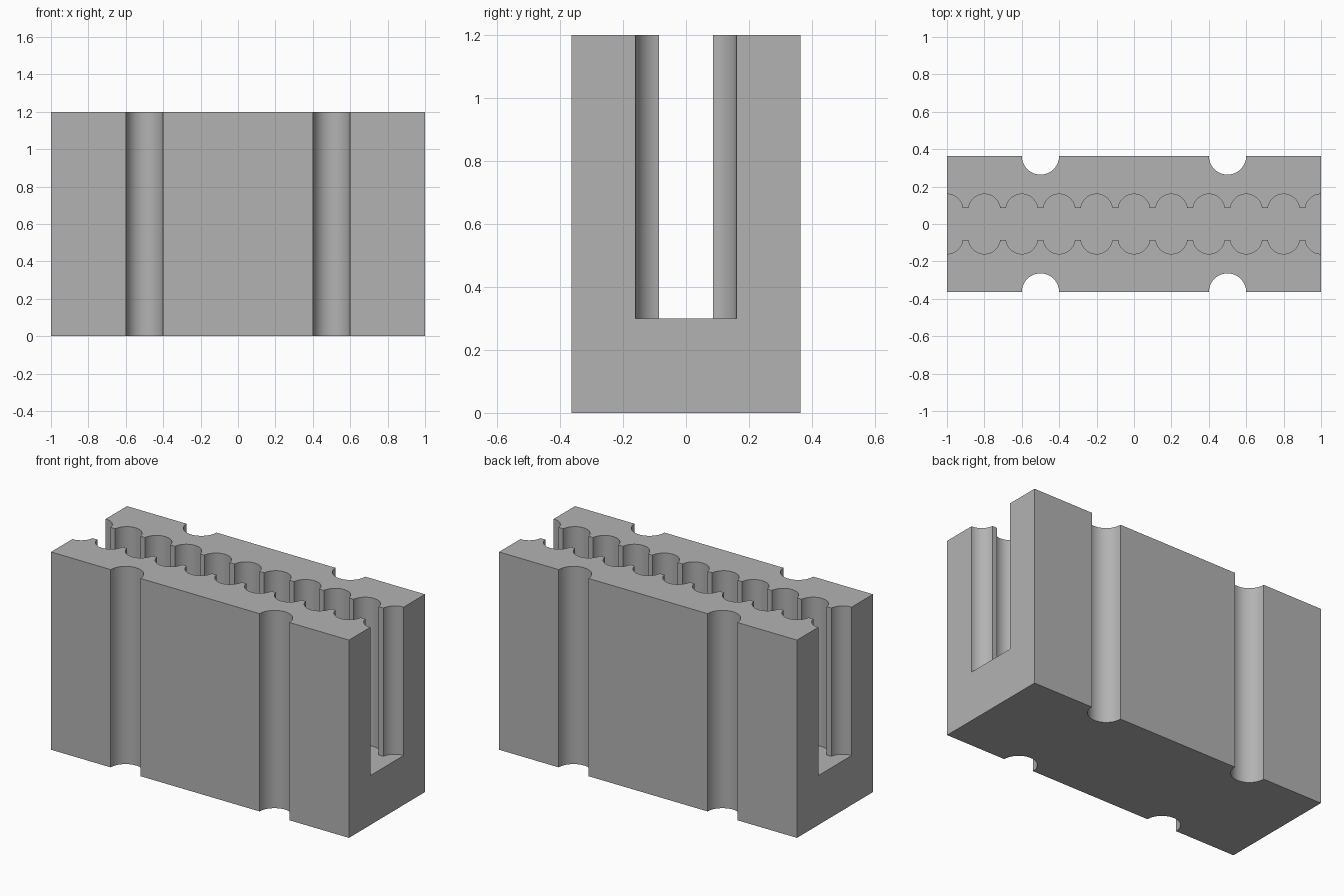
import bpy, bmesh
from math import pi, sin, cos, asin, radians

if "Cube" in bpy.data.objects:
    bpy.data.objects.remove(bpy.data.objects["Cube"], do_unlink=True)

HALF_X, HALF_Y, HEIGHT = 1.0, 0.364, 1.2
FLOOR = 0.3
TOOTH_Y, SCALLOP_Y, SCALLOP_R = 0.086, 0.075, 0.085

grey = bpy.data.materials.new("grey")
grey.use_nodes = True
grey.diffuse_color = (0.45, 0.45, 0.45, 1)
grey.node_tree.nodes["Principled BSDF"].inputs["Base Color"].default_value = (0.45, 0.45, 0.45, 1)


def arc(cx, cy, r, a0, a1, steps):
    return [(cx + r * cos(a0 + (a1 - a0) * i / steps),
             cy + r * sin(a0 + (a1 - a0) * i / steps)) for i in range(steps + 1)]


def prism(name, half, z0, z1):
    """Extrude a half outline, repeated by a half turn about the centre."""
    outline = half + [(-x, -y) for x, y in half]
    bm = bmesh.new()
    base = bm.faces.new([bm.verts.new((x, y, z0)) for x, y in outline])
    top = bmesh.ops.extrude_face_region(bm, geom=[base])["geom"]
    bmesh.ops.translate(bm, vec=(0, 0, z1 - z0),
                        verts=[v for v in top if isinstance(v, bmesh.types.BMVert)])
    bmesh.ops.recalc_face_normals(bm, faces=bm.faces)
    mesh = bpy.data.meshes.new(name)
    bm.to_mesh(mesh)
    bm.free()
    mesh.materials.append(grey)
    obj = bpy.data.objects.new(name, mesh)
    bpy.context.collection.objects.link(obj)
    return obj


# Block with two round grooves down each long side
side = [(-HALF_X, -HALF_Y)]
for x in (-0.5, 0.5):
    side += arc(x, -HALF_Y, 0.1, pi, 0, 24)
side.append((HALF_X, -HALF_Y))
block = prism("grooved_block", side, 0, HEIGHT)

# Scalloped slot, open at the top and both ends
start = asin((TOOTH_Y - SCALLOP_Y) / SCALLOP_R)
scallops = []
for i in range(-6, 7):
    scallops += arc(i * 0.2, -SCALLOP_Y, SCALLOP_R, pi + start, 2 * pi - start, 24)
slot = prism("slot_cutter", scallops, FLOOR, HEIGHT + 0.2)
slot.hide_render = True
slot.hide_viewport = True

cut = block.modifiers.new("slot", 'BOOLEAN')
cut.operation = 'DIFFERENCE'
cut.solver = 'EXACT'
cut.object = slot

# Apply the cut, then smooth the round walls
bpy.context.view_layer.objects.active = block
block.select_set(True)
bpy.ops.object.modifier_apply(modifier=cut.name)
bpy.data.objects.remove(slot, do_unlink=True)
bpy.ops.object.shade_smooth_by_angle(angle=radians(30))
